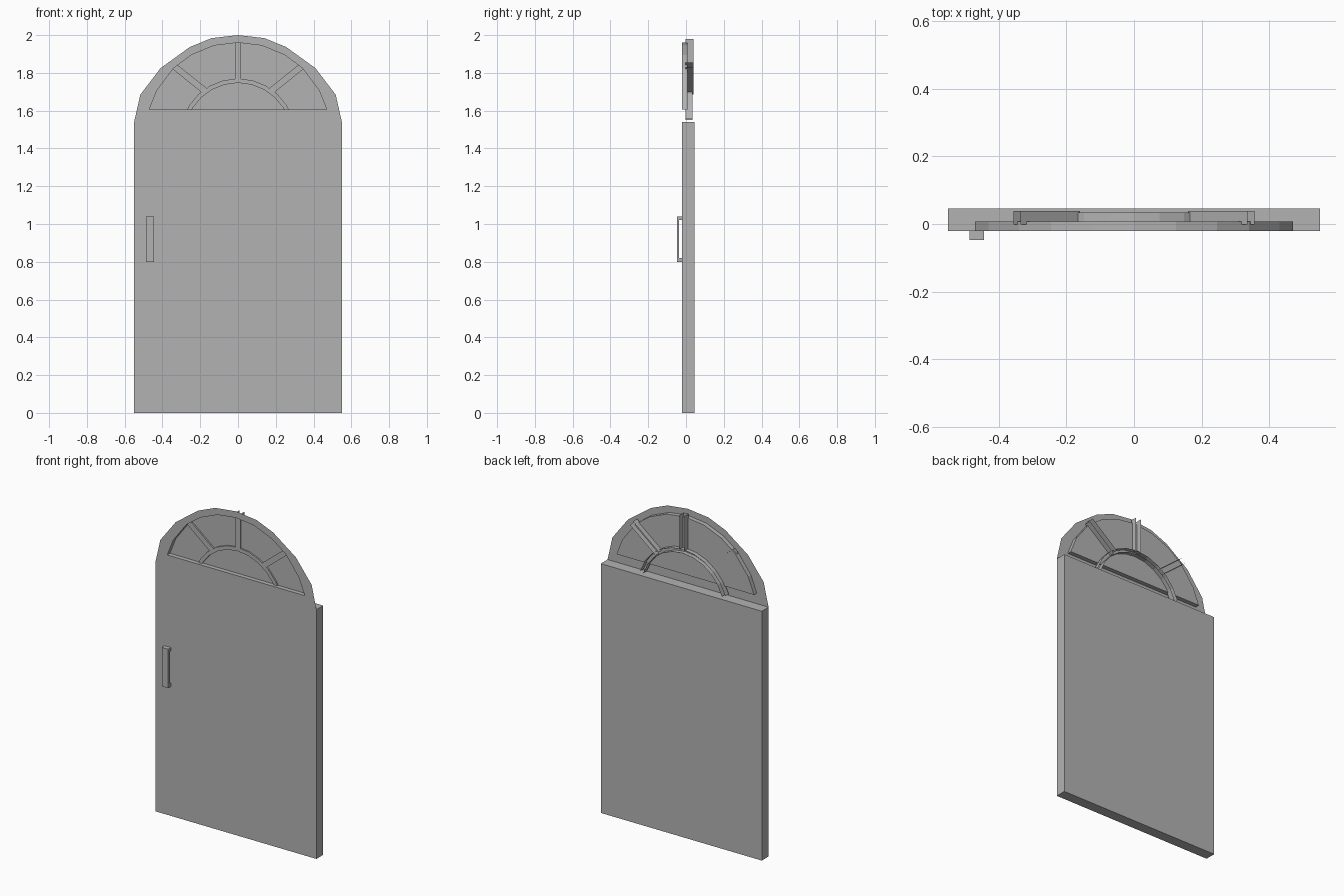
import bpy, bmesh, math
from mathutils import Vector

if "Cube" in bpy.data.objects:
    bpy.data.objects.remove(bpy.data.objects["Cube"], do_unlink=True)

grey = bpy.data.materials.new("plain_grey")
grey.use_nodes = True
colour = (0.45, 0.45, 0.45, 1)
grey.diffuse_color = colour
grey.node_tree.nodes["Principled BSDF"].inputs["Base Color"].default_value = colour

FRONT, BACK = -0.02, 0.046       # door leaf depth
PANE = 0.007                     # recessed pane depth
BAR = -0.002                     # front of the window bars
HALF, SPRING = 0.55, 1.54        # half width, start of the arch


def finish(bm, name):
    bmesh.ops.remove_doubles(bm, verts=bm.verts[:], dist=1e-5)
    mesh = bpy.data.meshes.new(name)
    bm.to_mesh(mesh)
    bm.free()
    mesh.materials.append(grey)
    obj = bpy.data.objects.new(name, mesh)
    bpy.context.collection.objects.link(obj)
    return obj


def at(profile, y):
    return [(x, y, z) for x, z in profile]


def face(bm, points):
    bm.faces.new([bm.verts.new(p) for p in points])


def strip(bm, a, b):
    for i in range(len(a) - 1):
        face(bm, [a[i], a[i + 1], b[i + 1], b[i]])


def box(bm, low, high):
    verts = bmesh.ops.create_cube(bm, size=1)["verts"]
    for v in verts:
        v.co = [h if c > 0 else l for c, l, h in zip(v.co, low, high)]
    return verts


def mirrored(half):
    """Left-to-right arch from its left half, which ends at the crown."""
    return half + [(-x, z) for x, z in reversed(half[:-1])]


def channel(name, right, left, back):
    """Open-backed bar between two edge lines."""
    bm = bmesh.new()
    strip(bm, at(right, BAR), at(left, BAR))
    strip(bm, at(left, BAR), at(left, back))
    strip(bm, at(right, back), at(right, BAR))
    finish(bm, name)


def spoke(name, start, end, half_width=0.017):
    a, b = Vector(start), Vector(end)
    d = (b - a).normalized() * half_width
    side = Vector((-d.y, d.x))
    channel(name, [a - side, b - side], [a + side, b + side], 0.039)


outer = mirrored([(-HALF, SPRING), (-0.517, 1.685), (-0.41, 1.825),
                  (-0.255, 1.937), (-0.14, 1.984), (0, 2)])
opening = mirrored([(-0.47, 1.605), (-0.43, 1.706), (-0.34, 1.826),
                    (-0.245, 1.896), (-0.125, 1.945), (0, 1.96)])
sill = [opening[0], opening[-1]]

# Rectangular door leaf, open at the front where the facing covers it
bm = bmesh.new()
box(bm, (-HALF, FRONT, 0), (HALF, BACK, SPRING))
bm.faces.ensure_lookup_table()
bm.normal_update()
bmesh.ops.delete(bm, geom=[f for f in bm.faces if f.normal.y < -0.9], context="FACES_ONLY")
finish(bm, "door_leaf")

# Thin arched facing with the window opening
bm = bmesh.new()
strip(bm, at(opening, FRONT), at(outer, FRONT))
face(bm, at([(-HALF, 0), (HALF, 0), outer[-1], opening[-1], opening[0], outer[0]], FRONT))
finish(bm, "arched_facing")

# Window reveal and pane
bm = bmesh.new()
strip(bm, at(opening, PANE), at(opening, FRONT))
strip(bm, at(sill, FRONT), at(sill, PANE))
finish(bm, "window_reveal")
bm = bmesh.new()
face(bm, at(opening[::-1], PANE))
finish(bm, "window_pane")


# Inner arch bar and radiating bars
def arc(radius, steps=10):
    angles = [math.radians(162 - 144 * i / steps) for i in range(steps + 1)]
    return [(radius * math.cos(t), 1.464 + radius * math.sin(t)) for t in angles]


channel("window_arch_bar", arc(0.283), arc(0.306), 0.034)
spoke("window_bar_center", (0, 1.765), (0, 1.98))
for s, label in ((1, "left"), (-1, "right")):
    spoke("window_bar_" + label, (0.17 * s, 1.70), (0.346 * s, 1.842))

# Pull handle: grip and two posts
bm = bmesh.new()
x0, x1, grip = -0.487, -0.444, -0.036
box(bm, (x0, -0.048, 0.80), (x1, grip, 1.04))
for z in (0.80, 1.02):
    box(bm, (x0, grip, z), (x1, FRONT, z + 0.02))
finish(bm, "pull_handle")
